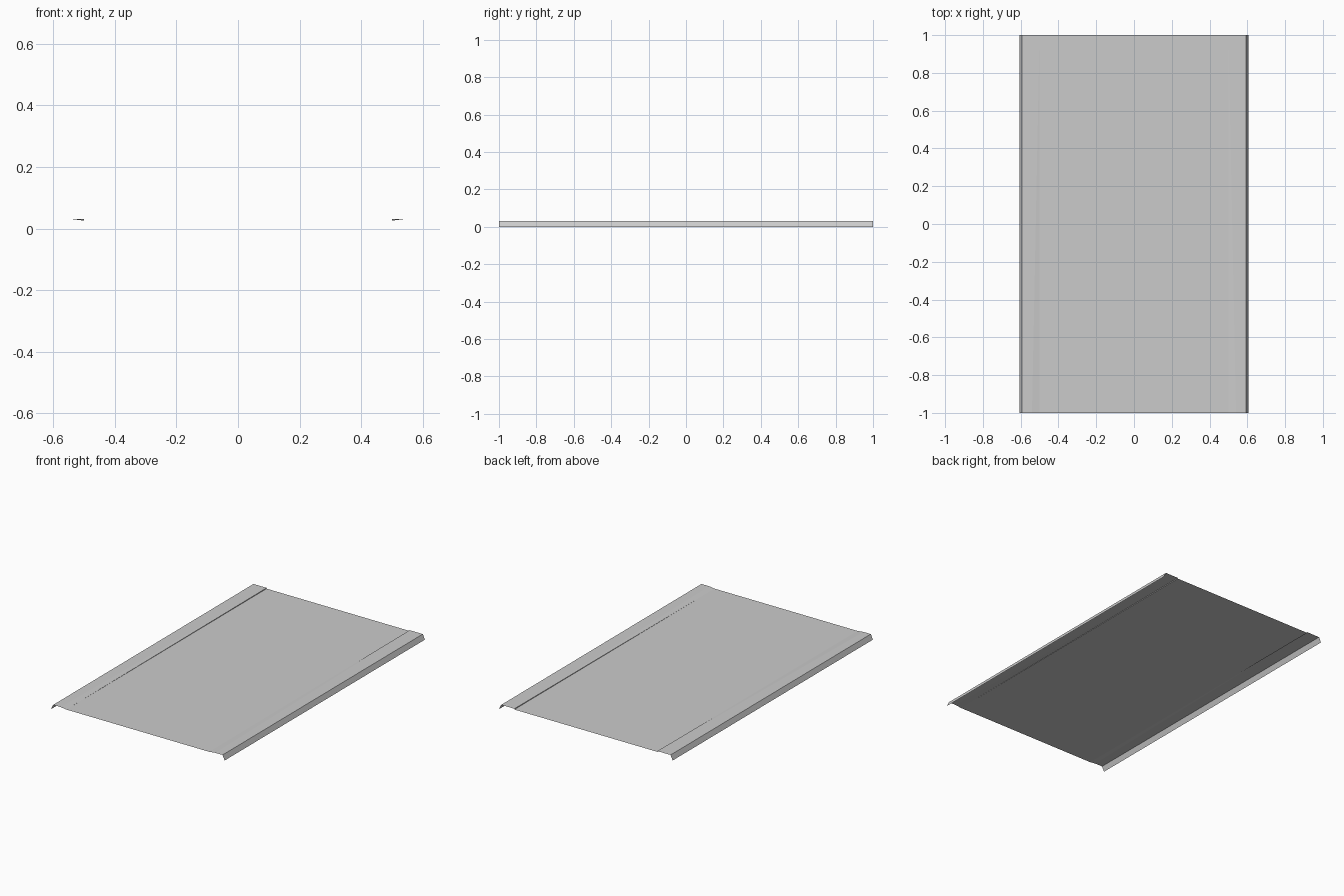
import bpy

if "Cube" in bpy.data.objects:
    bpy.data.objects.remove(bpy.data.objects["Cube"])

L = 1.0            # half length
TOP, LOW = 0.031, 0.026


def sheet(name, verts, faces, mirror=False):
    mesh = bpy.data.meshes.new(name)
    mesh.from_pydata(verts, [], faces)
    obj = bpy.data.objects.new(name, mesh)
    bpy.context.collection.objects.link(obj)
    if mirror:
        mod = obj.modifiers.new("mirror", 'MIRROR')
        mod.use_axis = (True, False, False)
    return obj


# Recessed flat centre panel
sheet("centre_panel",
      [(-0.5, -L, LOW), (0.5, -L, LOW), (0.5, L, LOW), (-0.5, L, LOW)],
      [(0, 1, 2, 3)])

# Raised side rail: a shallow ramp at the front that tapers into an upright
# step at the back, a flat top, and a lip that slopes out to the ground
front = [(0.5, LOW), (0.54, TOP), (0.592, TOP), (0.607, 0.0)]
back = [(0.5, LOW), (0.5, TOP), (0.592, TOP), (0.607, 0.0)]
verts = [(x, -L, z) for x, z in front] + [(x, L, z) for x, z in back]
sheet("side_rail", verts,
      [(0, 1, 5), (0, 5, 4), (1, 2, 6, 5), (2, 3, 7, 6)], mirror=True)
